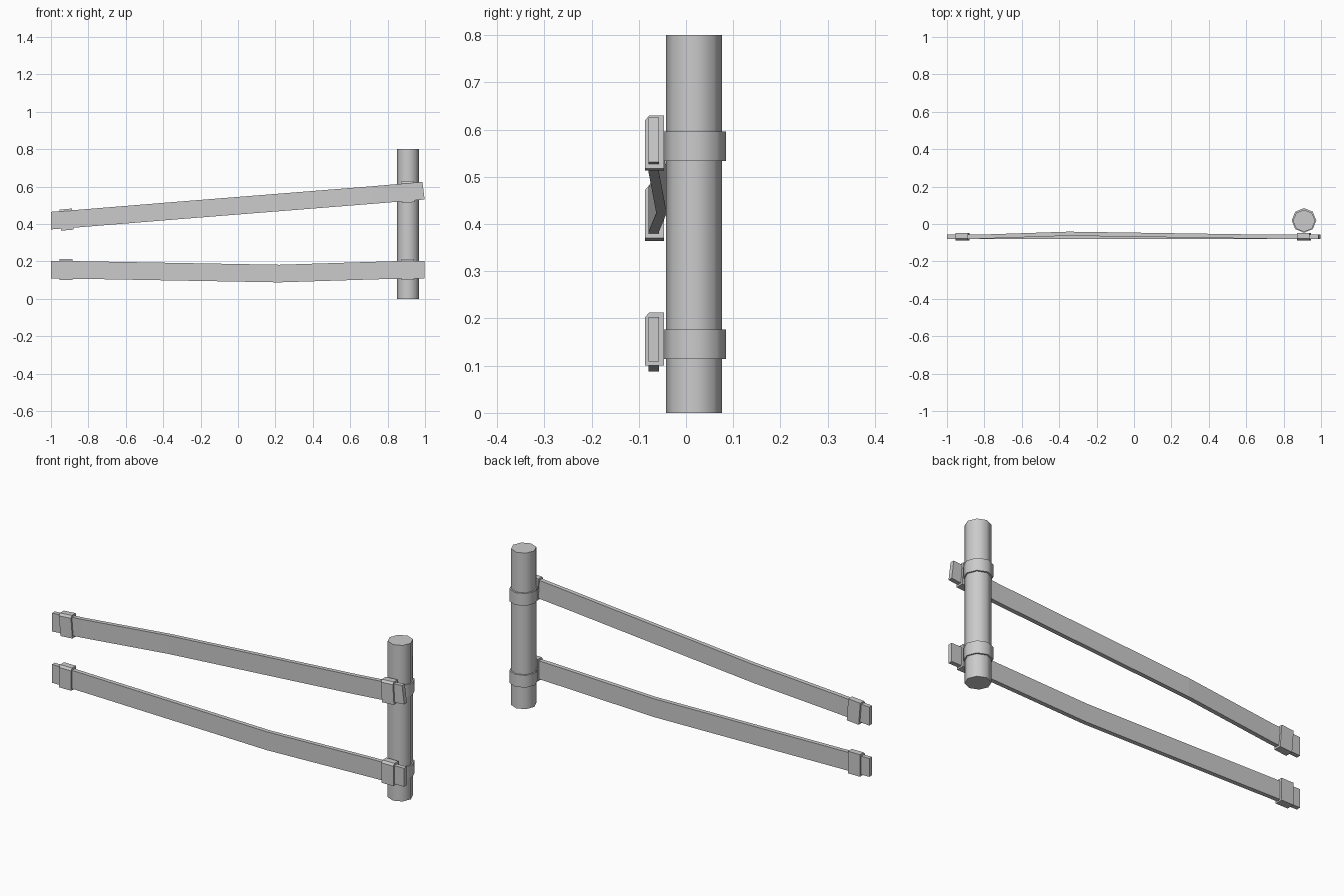
import bpy, math
from mathutils import Matrix, Vector

if "Cube" in bpy.data.objects:
    bpy.data.objects.remove(bpy.data.objects["Cube"])

PX, PY = 0.909, 0.017      # post centre
RY = -0.068                # rail centre depth


def mesh_object(name, verts, faces):
    me = bpy.data.meshes.new(name)
    me.from_pydata(verts, [], faces)
    ob = bpy.data.objects.new(name, me)
    bpy.context.collection.objects.link(ob)
    return ob


def loft(name, rings):
    # quads between equal cross-sections, with end caps
    n = len(rings[0])
    verts = [v for r in rings for v in r]
    faces = [tuple(range(n))[::-1],
             tuple(range(n * (len(rings) - 1), n * len(rings)))]
    for i in range(len(rings) - 1):
        for j in range(n):
            k = (j + 1) % n
            faces.append((i*n + j, i*n + k, (i+1)*n + k, (i+1)*n + j))
    return mesh_object(name, verts, faces)


def octagon(name, r, y, z0, z1):
    rings = [[(PX + r * math.cos(i * math.pi / 4), y + r * math.sin(i * math.pi / 4), z)
              for i in range(8)] for z in (z0, z1)]
    ob = loft(name, rings)
    bpy.context.view_layer.objects.active = ob
    ob.select_set(True)
    bpy.ops.object.shade_smooth_by_angle(angle=math.radians(50))
    ob.select_set(False)


def rail(name, path, tilt_end=0.0):
    hy, hz = 0.011, 0.047
    rings = []
    for i, (x, y, z) in enumerate(path):
        t = tilt_end if i == len(path) - 1 else 0
        rings.append([(x + t, y - hy, z - hz), (x + t, y + hy, z - hz),
                      (x - t, y + hy, z + hz), (x - t, y - hy, z + hz)])
    loft(name, rings)


def strap(name, x, z, angle):
    # box sleeve with a chamfered top front edge
    prof = [(-0.019, -0.056), (0.021, -0.056), (0.021, 0.057),
            (-0.010, 0.057), (-0.019, 0.046)]
    rot = Matrix.Rotation(-angle, 3, 'Y')
    c = Vector((x, RY, z))
    loft(name, [[c + rot @ Vector((s * 0.034, a, b)) for a, b in prof]
                for s in (-1, 1)])


# post and the bands around it
octagon("post", 0.0595, PY, 0, 0.8)
octagon("lower_band", 0.066, 0.019, 0.114, 0.177)
octagon("upper_band", 0.066, 0.019, 0.533, 0.596)

# bent rails
rail("lower_rail", [(-1, RY, 0.155), (-0.85, RY, 0.154), (0.22, RY, 0.135),
                    (0.83, RY, 0.154), (0.998, RY, 0.156)])
rail("upper_rail", [(-1, RY, 0.418), (-0.83, RY, 0.431), (-0.35, -0.052, 0.470),
                    (0.72, RY, 0.555), (0.992, RY, 0.578)], 0.006)

# straps round the rail ends
strap("lower_strap_left", -0.92, 0.156, 0)
strap("lower_strap_right", 0.908, 0.156, 0)
strap("upper_strap_left", -0.917, 0.423, 0.08)
strap("upper_strap_right", 0.908, 0.571, 0.06)
